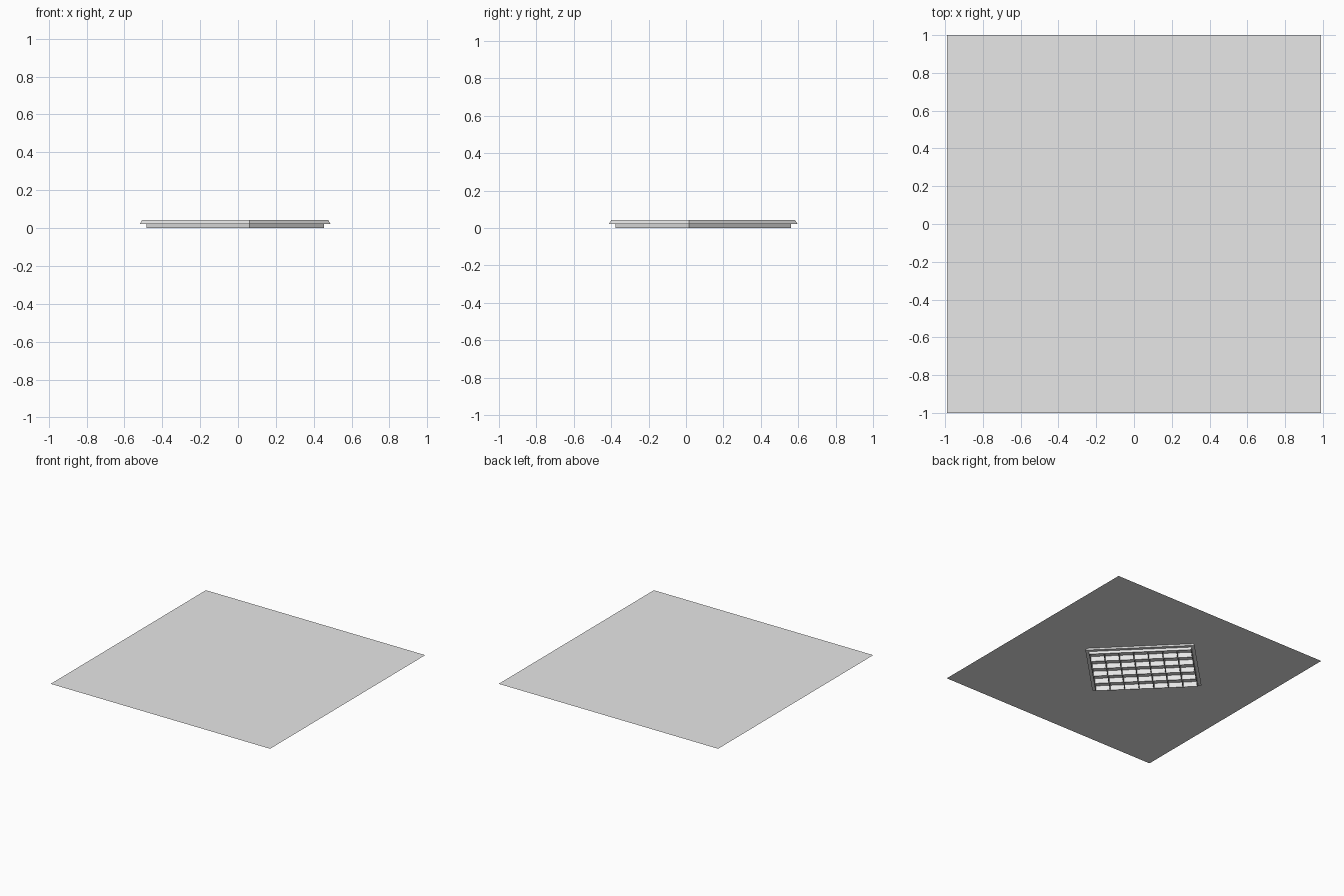
import bpy, bmesh, math
from mathutils import Matrix

cube = bpy.data.objects.get("Cube")
if cube:
    bpy.data.objects.remove(cube, do_unlink=True)

grey = bpy.data.materials.new("light_grey")
grey.use_nodes = True
colour = (0.8, 0.8, 0.8, 1)
grey.diffuse_color = colour
grey.node_tree.nodes["Principled BSDF"].inputs["Base Color"].default_value = colour

TOP = 0.042            # height of the ceiling sheet
RIM = 0.022            # underside of the rim
LENGTH, WIDTH = 0.764, 0.55
COLS, ROWS = 7, 5
THICK = 0.006
PLACE = Matrix.Translation((-0.015, 0.092, 0)) @ Matrix.Rotation(math.radians(-45), 4, "Z")


def finish(name, bm, matrix=Matrix()):
    mesh = bpy.data.meshes.new(name)
    bm.to_mesh(mesh)
    bm.free()
    mesh.materials.append(grey)
    obj = bpy.data.objects.new(name, mesh)
    obj.matrix_world = matrix
    bpy.context.collection.objects.link(obj)


def add_box(bm, centre, size):
    m = Matrix.Translation(centre) @ Matrix.Diagonal((*size, 1))
    bmesh.ops.create_cube(bm, size=1, matrix=m)


def add_loop(bm, grow, z):
    x, y = LENGTH / 2 + grow, WIDTH / 2 + grow
    return [bm.verts.new((sx * x, sy * y, z))
            for sx, sy in ((-1, -1), (1, -1), (1, 1), (-1, 1))]


# Thin flat ceiling sheet
bm = bmesh.new()
bmesh.ops.create_grid(bm, x_segments=1, y_segments=1, size=1,
                      matrix=Matrix.Translation((0, 0, TOP)) @ Matrix.Diagonal((0.99, 1, 1, 1)))
finish("ceiling_sheet", bm)

# Tapered rim, open where it meets the sheet
bm = bmesh.new()
loops = [add_loop(bm, 0.019, TOP), add_loop(bm, 0.028, RIM), add_loop(bm, 0, RIM)]
for upper, lower in zip(loops, loops[1:]):
    for i in range(4):
        j = (i + 1) % 4
        bm.faces.new((upper[i], lower[i], lower[j], upper[j]))
bmesh.ops.recalc_face_normals(bm, faces=bm.faces)
# The outer slope must face away from the middle
for face in bm.faces:
    c = face.calc_center_median()
    outward = face.normal.x * c.x + face.normal.y * c.y
    if outward < -0.001 or face.normal.z > 0.9:
        face.normal_flip()
finish("tapered_rim", bm, PLACE)

# Open grid of upright slats
height = TOP - 0.0005
bm = bmesh.new()
for row in range(ROWS + 1):
    y = (row / ROWS - 0.5) * WIDTH
    add_box(bm, (0, y, height / 2), (LENGTH + THICK, THICK, height))
finish("long_slats", bm, PLACE)

bm = bmesh.new()
for col in range(COLS + 1):
    x = (col / COLS - 0.5) * LENGTH
    add_box(bm, (x, 0, height / 2), (THICK, WIDTH + THICK, height))
finish("cross_slats", bm, PLACE)
